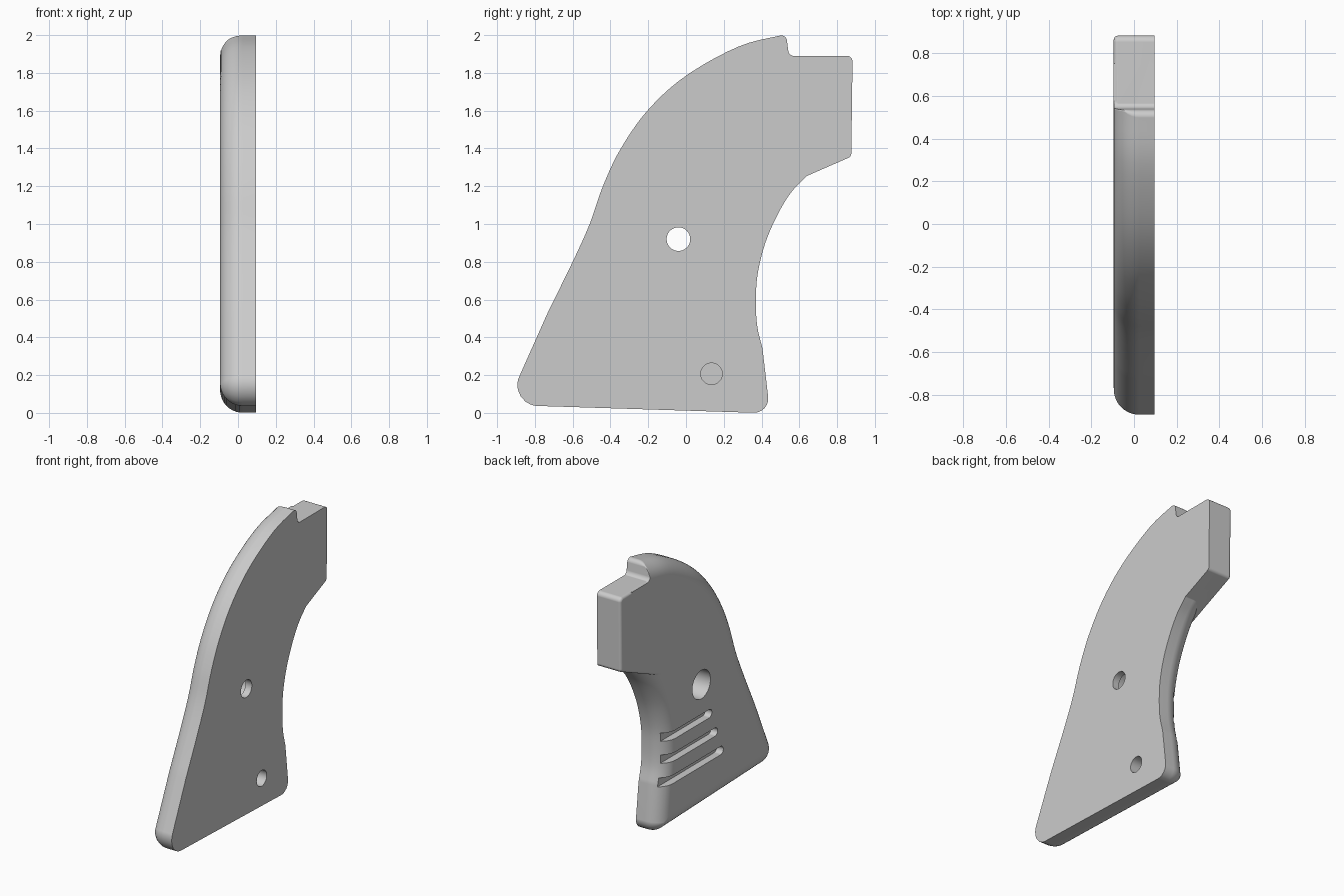
import bpy, bmesh, math
from mathutils import Vector

if "Cube" in bpy.data.objects:
    bpy.data.objects.remove(bpy.data.objects["Cube"])

HALF = 0.095  # half of the panel thickness

grey = bpy.data.materials.new("plain grey")
grey.use_nodes = True
COLOUR = (0.6, 0.6, 0.6, 1)
grey.diffuse_color = COLOUR
grey.node_tree.nodes["Principled BSDF"].inputs["Base Color"].default_value = COLOUR


def new_object(name, bm):
    bmesh.ops.recalc_face_normals(bm, faces=bm.faces)
    mesh = bpy.data.meshes.new(name)
    bm.to_mesh(mesh)
    bm.free()
    mesh.materials.append(grey)
    obj = bpy.data.objects.new(name, mesh)
    bpy.context.collection.objects.link(obj)
    return obj


def smooth_path(points, steps=5):
    """Catmull-Rom curve through the points."""
    p = [Vector(q) for q in points]
    p = [2 * p[0] - p[1]] + p + [2 * p[-1] - p[-2]]
    out = []
    for a, b, c, d in zip(p, p[1:], p[2:], p[3:]):
        for i in range(steps):
            t = i / steps
            out.append(0.5 * (2 * b + (c - a) * t + (2 * a - 5 * b + 4 * c - d) * t ** 2
                              + (3 * b - a - 3 * c + d) * t ** 3))
    return out + [p[-2]]


def inset_outline(outline, d):
    """Inset each edge by d times its factor, then round the corners."""
    n = len(outline)
    pts = [Vector(o[0]) for o in outline]
    normals = []
    for i in range(n):
        e = (pts[(i + 1) % n] - pts[i]).normalized()
        normals.append(Vector((-e.y, e.x)))
    moved = []
    for i in range(n):
        n1, n2 = normals[i - 1], normals[i]
        d1, d2 = d * outline[i - 1][1], d * outline[i][1]
        c = n1.dot(n2)
        if c > 0.999:
            moved.append(pts[i] + (n1 * d1 + n2 * d2) / 2)
        else:
            k = 1 - c * c
            moved.append(pts[i] + n1 * (d1 - c * d2) / k + n2 * (d2 - c * d1) / k)
    out = []
    for i, (_, factor, radius) in enumerate(outline):
        p = moved[i]
        if not radius:
            out.append(p)
            continue
        r = max(radius - d * factor, 0.006)
        u = (moved[i - 1] - p).normalized()
        v = (moved[(i + 1) % n] - p).normalized()
        half = u.angle(v) / 2
        centre = p + (u + v).normalized() * r / math.sin(half)
        a = p + u * r / math.tan(half) - centre
        b = p + v * r / math.tan(half) - centre
        out += [centre + a.lerp(b, k / 8).normalized() * r for k in range(9)]
    return out


def rounded_slab(name, outline, radius, steps):
    """Slab with a flat +x face and a rounded rim on the -x face."""
    bm = bmesh.new()
    levels = [(HALF, 0)]
    for i in range(steps + 1):
        a = math.pi / 2 * i / steps
        levels.append((radius - HALF - radius * math.sin(a), radius * (1 - math.cos(a))))
    rings = [[bm.verts.new((x, p.x, p.y)) for p in inset_outline(outline, d)]
             for x, d in levels]
    for lo, hi in zip(rings, rings[1:]):
        for i in range(len(lo)):
            bm.faces.new((lo[i - 1], lo[i], hi[i], hi[i - 1]))
    bm.faces.new(rings[0])
    bm.faces.new(rings[-1])
    return new_object(name, bm)


def prism(name, points, x0, x1):
    bm = bmesh.new()
    face = bm.faces.new([bm.verts.new((x0, y, z)) for y, z in points])
    ext = bmesh.ops.extrude_face_region(bm, geom=[face])
    bmesh.ops.translate(bm, vec=(x1 - x0, 0, 0),
                        verts=[g for g in ext["geom"] if isinstance(g, bmesh.types.BMVert)])
    return new_object(name, bm)


def arc(y, z, r, start=0, end=360, n=48):
    angles = [math.radians(start + (end - start) * i / n) for i in range(n)]
    return [(y + r * math.cos(a), z + r * math.sin(a)) for a in angles]


def combine(target, other, operation):
    mod = target.modifiers.new(operation, 'BOOLEAN')
    mod.operation, mod.solver, mod.object = operation, 'EXACT', other
    bpy.context.view_layer.objects.active = target
    bpy.ops.object.modifier_apply(modifier=mod.name)
    bpy.data.objects.remove(other)


# Grip outline in (y, z): each entry is point, rim factor of next edge, corner radius
inner_edge = smooth_path([(0.405, 0.34), (0.377, 0.46), (0.37, 0.6), (0.38, 0.74), (0.42, 0.9),
                          (0.485, 1.05), (0.555, 1.165), (0.635, 1.25)])
spine = smooth_path([(0.53, 2.005), (0.28, 1.94), (0, 1.785), (-0.2, 1.605), (-0.345, 1.4),
                     (-0.44, 1.2), (-0.51, 1.0), (-0.6, 0.8), (-0.73, 0.535)])
outline = [((-0.95, 0.042), 1, 0.11), ((0.445, -0.002), 1, 0.075)]
outline += [(p, 1, 0) for p in inner_edge]
outline += [((0.75, 1.36), 0, 0), ((0.75, 1.888), 0, 0), ((0.545, 1.888), 0, 0.035)]
outline += [(spine[0], 1, 0.03)] + [(p, 1, 0) for p in spine[1:]]
grip = rounded_slab("grip_panel", outline, 0.12, 10)

# Squared end block that runs into the grip
block_points = [((0.3, 1.106), 0), ((0.875, 1.357), 0.025), ((0.882, 1.89), 0.03),
                ((0.45, 1.89), 0), ((0.3, 1.75), 0)]
block = rounded_slab("end_block", [(p, 1, r) for p, r in block_points], 0.02, 4)
combine(grip, block, 'UNION')

# Screw hole with counterbore, and blind pin hole
combine(grip, prism("screw_hole", arc(-0.04, 0.92, 0.0625), -0.2, 0.2), 'DIFFERENCE')
combine(grip, prism("counterbore", arc(-0.04, 0.92, 0.103), -0.2, 0.045), 'DIFFERENCE')
combine(grip, prism("pin_hole", arc(0.135, 0.207, 0.057), 0.01, 0.2), 'DIFFERENCE')

# Three finger slots that run out through the inner edge
for i in range(3):
    y, z, r = -0.13 - 0.065 * i, 0.675 - 0.158 * i, 0.03
    points = arc(y, z, r, 90, 270, 12) + [(y, z - r), (0.6, z - r), (0.6, z + r)]
    combine(grip, prism("slot", points, -0.2, -0.042), 'DIFFERENCE')

# Smooth shading with flat main faces
bpy.ops.object.select_all(action='DESELECT')
grip.select_set(True)
bpy.context.view_layer.objects.active = grip
bpy.ops.object.shade_smooth_by_angle(angle=math.radians(30))
weighted = grip.modifiers.new("flat_faces", 'WEIGHTED_NORMAL')
weighted.keep_sharp = True
